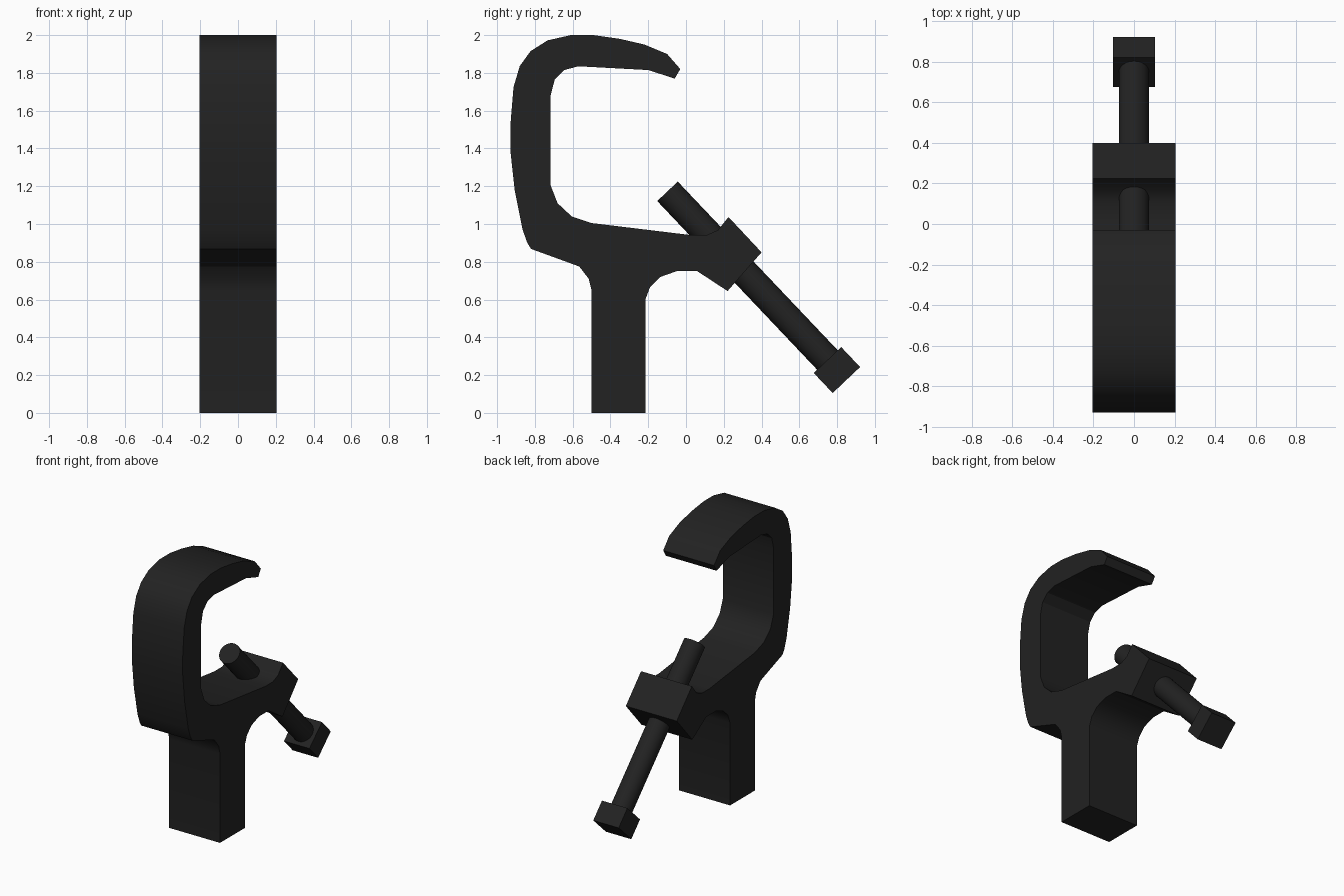
import bpy, bmesh, math
from mathutils import Matrix, Vector

cube = bpy.data.objects.get("Cube")
if cube:
    bpy.data.objects.remove(cube, do_unlink=True)

black = bpy.data.materials.new("matte_black")
black.use_nodes = True
colour = (0.016, 0.016, 0.016, 1)
black.diffuse_color = colour
black.node_tree.nodes["Principled BSDF"].inputs["Base Color"].default_value = colour


def finish(name, bm):
    """Turn a bmesh into a smooth-by-angle object."""
    bmesh.ops.recalc_face_normals(bm, faces=bm.faces)
    mesh = bpy.data.meshes.new(name)
    bm.to_mesh(mesh)
    bm.free()
    mesh.materials.append(black)
    obj = bpy.data.objects.new(name, mesh)
    bpy.context.collection.objects.link(obj)
    bpy.ops.object.select_all(action='DESELECT')
    obj.select_set(True)
    bpy.context.view_layer.objects.active = obj
    bpy.ops.object.shade_smooth_by_angle(angle=math.radians(30))
    return obj


# Clamp body: side outline (y, z) extruded across the width
half_width = 0.205
hook_inside = [(-.03, 1.82), (-.06, 1.77), (-.2, 1.815), (-.57, 1.835), (-.645, 1.815),
               (-.695, 1.765), (-.717, 1.68), (-.717, 1.205), (-.68, 1.11),
               (-.605, 1.04), (-.5, 1.005)]
bolt_boss = [(.02, .942), (.11, .942), (.17, .968), (.225, 1.037), (.4, .85), (.22, .645)]
stem = [(.06, .75), (-.05, .75), (-.135, .72), (-.19, .667), (-.215, .6), (-.215, 0),
        (-.5, 0), (-.5, .65), (-.515, .71), (-.565, .775)]
hook_outside = [(-.82, .868), (-.84, .9), (-.865, .97), (-.907, 1.18), (-.93, 1.39),
                (-.93, 1.52), (-.913, 1.725), (-.88, 1.836), (-.823, 1.915),
                (-.733, 1.972), (-.61, 2), (-.49, 2), (-.35, 1.98), (-.22, 1.95), (-.1, 1.9)]

bm = bmesh.new()
outline = hook_inside + bolt_boss + stem + hook_outside
side = bm.faces.new([bm.verts.new((-half_width, y, z)) for y, z in outline])
extruded = bmesh.ops.extrude_face_region(bm, geom=[side], use_keep_orig=True)
moved = [v for v in extruded["geom"] if isinstance(v, bmesh.types.BMVert)]
bmesh.ops.translate(bm, verts=moved, vec=(2 * half_width, 0, 0))
finish("clamp_body", bm)

# Slanted bolt shaft and its square head share one axis
tip = Vector((0, -.098, 1.173))
head = Vector((0, .799, .227))
axis = head - tip
tilt = Vector((0, 0, 1)).rotation_difference(axis).to_matrix().to_4x4()

bm = bmesh.new()
bmesh.ops.create_cone(bm, cap_ends=True, segments=32, radius1=.075, radius2=.075,
                      depth=axis.length,
                      matrix=Matrix.Translation((tip + head) / 2) @ tilt)
finish("bolt_shaft", bm)

bm = bmesh.new()
bmesh.ops.create_cube(bm, size=1, matrix=Matrix.Translation(head) @ tilt
                      @ Matrix.Diagonal((.205, .2, .146, 1)))
finish("bolt_head", bm)
